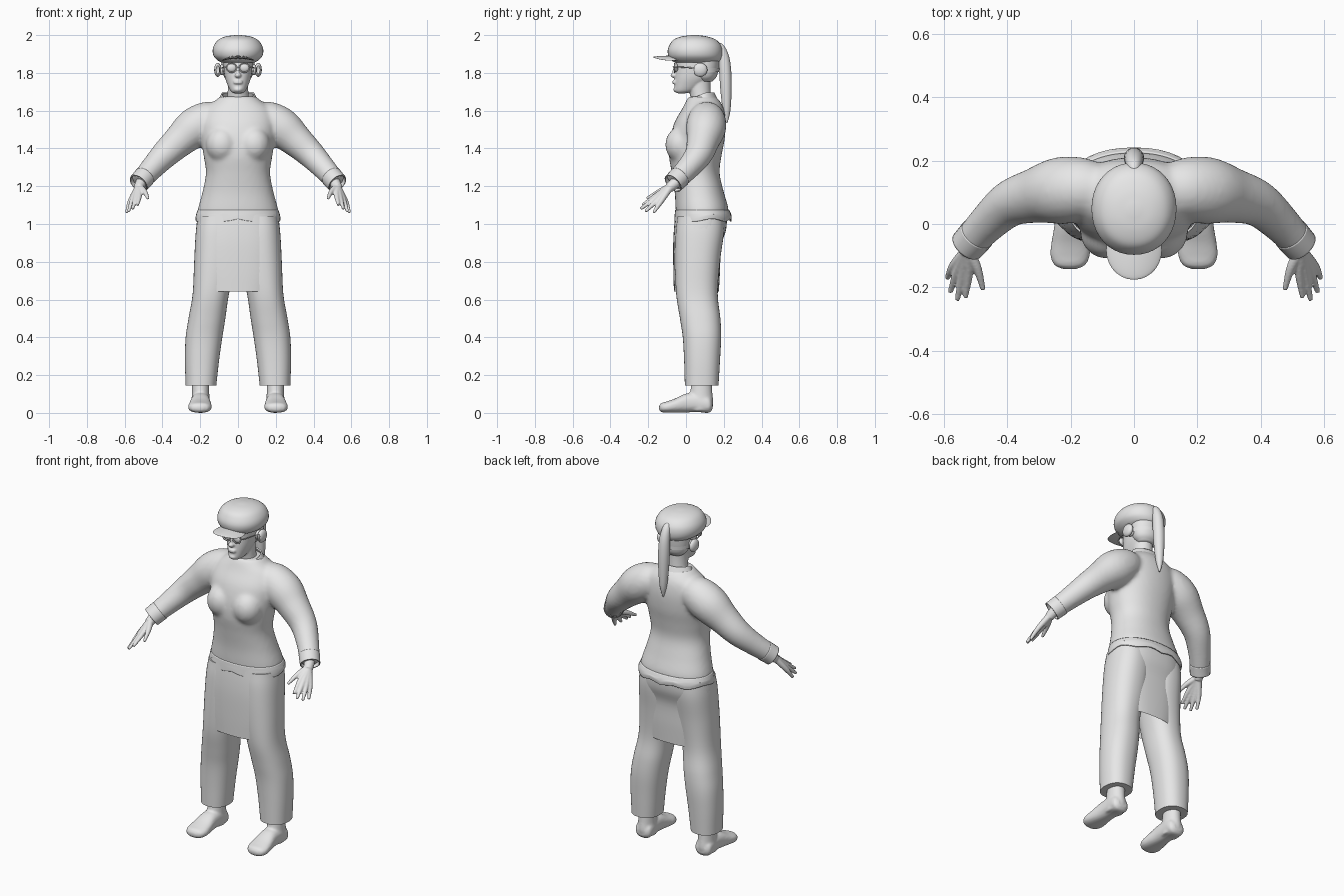
import bpy, bmesh, math
from mathutils import Vector, Matrix, Euler

if "Cube" in bpy.data.objects:
    bpy.data.objects.remove(bpy.data.objects["Cube"])

clay = bpy.data.materials.new("plain_grey")
clay.use_nodes = True
clay.diffuse_color = (0.8, 0.8, 0.8, 1)
clay.node_tree.nodes["Principled BSDF"].inputs["Base Color"].default_value = (0.8, 0.8, 0.8, 1)


def finish(bm, name, angle=50):
    bmesh.ops.recalc_face_normals(bm, faces=bm.faces)
    mesh = bpy.data.meshes.new(name)
    bm.to_mesh(mesh)
    bm.free()
    mesh.materials.append(clay)
    ob = bpy.data.objects.new(name, mesh)
    bpy.context.collection.objects.link(ob)
    bpy.ops.object.select_all(action='DESELECT')
    ob.select_set(True)
    bpy.context.view_layer.objects.active = ob
    bpy.ops.object.shade_smooth_by_angle(angle=math.radians(angle))
    return ob


def spline(rows, steps=5):
    """Smooth rows of numbers with a Catmull-Rom spline."""
    pts = [Vector(r) for r in rows]
    ext = [pts[0] * 2 - pts[1]] + pts + [pts[-1] * 2 - pts[-2]]
    out = []
    for a, b, c, d in zip(ext, ext[1:], ext[2:], ext[3:]):
        for i in range(steps):
            t = i / steps
            out.append((b * 2 + (c - a) * t + (a * 2 - b * 5 + c * 4 - d) * t * t
                        + (b * 3 - a - c * 3 + d) * t ** 3) / 2)
    return out + [pts[-1]]


def skin(bm, rings, caps=True):
    loops = [[bm.verts.new(p) for p in ring] for ring in rings]
    n = len(loops[0])
    for low, high in zip(loops, loops[1:]):
        for i in range(n):
            j = (i + 1) % n
            bm.faces.new((low[i], low[j], high[j], high[i]))
    if caps:
        bm.faces.new(loops[0])
        bm.faces.new(loops[-1])


def oval(center, u, v, power=2.0, n=40):
    ring = []
    for i in range(n):
        c, s = math.cos(math.tau * i / n), math.sin(math.tau * i / n)
        ring.append(center + u * math.copysign(abs(c) ** (2 / power), c)
                    + v * math.copysign(abs(s) ** (2 / power), s))
    return ring


def stack(bm, rows, power=2.0, caps=True):
    """Upright form from rows: z, left x, right x, front y, back y."""
    skin(bm, [oval(Vector(((a + b) / 2, (f + k) / 2, z)), Vector(((b - a) / 2, 0, 0)),
                   Vector((0, (k - f) / 2, 0)), power) for z, a, b, f, k in spline(rows)], caps)


def body_rows(rows):
    return [(z, -w, w, f, k) for z, w, f, k in rows]


def tube(bm, rows, caps=True, n=20):
    """Round form along a path of rows: x, y, z, radius."""
    pts = spline(rows)
    rings = []
    for i, p in enumerate(pts):
        d = pts[min(i + 1, len(pts) - 1)].xyz - pts[max(i - 1, 0)].xyz
        q = d.to_track_quat('Z', 'Y')
        rings.append(oval(p.xyz, q @ Vector((p.w, 0, 0)), q @ Vector((0, p.w, 0)), n=n))
    skin(bm, rings, caps)


def blob(bm, loc, size, rot=(0, 0, 0)):
    m = Matrix.LocRotScale(Vector(loc), Euler(rot), Vector(size))
    bmesh.ops.create_uvsphere(bm, u_segments=28, v_segments=16, radius=1, matrix=m)


def fuse(ob, voxel, smooth):
    mod = ob.modifiers.new("fuse", 'REMESH')
    mod.mode, mod.voxel_size, mod.use_smooth_shade = 'VOXEL', voxel, True
    mod = ob.modifiers.new("soften", 'SMOOTH')
    mod.iterations = smooth


def flip(rows, s):
    return [(r[0] * s,) + tuple(r[1:]) for r in rows]


# Blouse: torso, bust and sleeves fused together
bm = bmesh.new()
stack(bm, body_rows([
    (1.03, .215, -.05, .22), (1.08, .212, -.055, .225), (1.17, .188, -.06, .2),
    (1.27, .17, -.075, .178), (1.36, .182, -.09, .188), (1.45, .195, -.085, .205),
    (1.54, .2, -.06, .21), (1.61, .175, -.02, .2), (1.65, .125, .0, .18),
    (1.675, .095, .015, .155)]), 2.2)
for s in (1, -1):
    blob(bm, (s * .085, -.025, 1.42), (.085, .085, .095))
    tube(bm, flip([(.09, .11, 1.57, .075), (.16, .11, 1.55, .1), (.235, .105, 1.505, .106),
                   (.31, .09, 1.44, .088), (.39, .065, 1.365, .074),
                   (.46, .005, 1.29, .062), (.52, -.06, 1.223, .054)], s))
fuse(finish(bm, "blouse"), .011, 8)

# Wavy hem band of the blouse
bm = bmesh.new()
stack(bm, body_rows([(1.02, .224, -.062, .24), (1.045, .223, -.06, .241),
                     (1.075, .214, -.057, .229)]), 2.2, False)
for v in bm.verts:
    if v.co.z < 1.05:
        v.co.z += .007 * math.sin(7 * math.atan2(v.co.y - .09, v.co.x))
hem = finish(bm, "blouse_hem")
hem.modifiers.new("thickness", 'SOLIDIFY').thickness = .008

# Collar, dipping at the front
bm = bmesh.new()
stack(bm, body_rows([(1.655, .108, .0, .17), (1.675, .097, .012, .16),
                     (1.695, .088, .02, .15)]), 2, False)
for v in bm.verts:
    v.co.z -= max(0, .1 - v.co.y) * .45
collar = finish(bm, "collar")
collar.modifiers.new("thickness", 'SOLIDIFY').thickness = .008

# Trouser legs, feet, cuffs and hands
for s, side in ((1, "left"), (-1, "right")):
    bm = bmesh.new()
    stack(bm, [(z, min(a * s, b * s), max(a * s, b * s), f, k) for z, a, b, f, k in [
        (.145, .115, .277, -.006, .172), (.28, .1, .281, -.01, .18), (.4, .083, .277, -.017, .186),
        (.5, .067, .262, -.032, .182), (.63, .048, .24, -.052, .168), (.8, .01, .232, -.058, .18),
        (.95, .0, .224, -.055, .2), (1.04, .0, .212, -.045, .2)]], 2.3)
    finish(bm, side + "_trouser_leg")

    bm = bmesh.new()
    stack(bm, [(z, s * .198 - w, s * .198 + w, f, k) for z, w, f, k in [
        (.01, .045, .02, .135), (.05, .05, .01, .145), (.1, .046, .02, .14), (.19, .044, .035, .135)]])
    foot = [(.14, .03, .04, .02), (.12, .05, .045, .045), (.06, .05, .055, .05), (.0, .052, .052, .05),
            (-.06, .06, .038, .037), (-.1, .062, .031, .03), (-.13, .048, .028, .024), (-.143, .02, .026, .01)]
    skin(bm, [oval(Vector((s * (.198 + max(0, .03 - y) * .03), y, z)), Vector((w, 0, 0)),
                   Vector((0, 0, h)), 2.4) for y, w, z, h in spline(foot)])
    for v in bm.verts:
        v.co.z = max(v.co.z, 0)
    fuse(finish(bm, side + "_foot"), .007, 3)

    bm = bmesh.new()
    tube(bm, flip([(.495, -.032, 1.25, .058), (.51, -.05, 1.233, .057), (.526, -.068, 1.215, .056)], s), False)
    cuff = finish(bm, side + "_cuff")
    cuff.modifiers.new("thickness", 'SOLIDIFY').thickness = .006

    bm = bmesh.new()
    tube(bm, flip([(.5, -.03, 1.245, .03), (.515, -.06, 1.215, .029), (.527, -.09, 1.19, .026)], s))
    for knuckle, tip in (((.522, -.155, 1.152), (.532, -.232, 1.1)),
                         ((.541, -.16, 1.138), (.558, -.24, 1.08)),
                         ((.558, -.15, 1.127), (.58, -.215, 1.066)),
                         ((.57, -.132, 1.12), (.59, -.172, 1.06)),
                         ((.495, -.14, 1.172), (.476, -.208, 1.135))):
        tube(bm, flip([(.525, -.08, 1.2, .019), knuckle + (.0145,), tip + (.008,)], s), n=12)
    fuse(finish(bm, side + "_hand"), .0045, 3)

# Skirt panel over the hips
bm = bmesh.new()
stack(bm, body_rows([(.643, .195, -.064, .174), (.75, .215, -.067, .18), (.88, .222, -.068, .186),
                     (.97, .222, -.064, .212), (1.05, .212, -.056, .218)]), 2.5, False)
finish(bm, "skirt")

# Neck and head
bm = bmesh.new()
stack(bm, body_rows([(1.6, .07, .03, .15), (1.66, .058, .025, .135), (1.72, .054, .015, .13),
                     (1.78, .055, .01, .13)]))
stack(bm, body_rows([(1.692, .022, -.048, .0), (1.705, .04, -.06, .05), (1.74, .057, -.06, .1),
                     (1.78, .07, -.058, .14), (1.83, .076, -.054, .155), (1.88, .076, -.055, .16),
                     (1.92, .06, -.04, .14)]), 2.2)
blob(bm, (0, -.062, 1.787), (.017, .02, .014))
blob(bm, (0, -.056, 1.815), (.009, .014, .035), (-.2, 0, 0))
for z in (1.747, 1.756):
    blob(bm, (0, -.06, z), (.024, .012, .0065))
blob(bm, (0, -.05, 1.712), (.024, .017, .015))
fuse(finish(bm, "head"), .005, 2)

# Hair under the cap and the ponytail
bm = bmesh.new()
stack(bm, body_rows([(1.755, .05, .07, .14), (1.78, .074, .045, .162), (1.82, .085, .03, .172),
                     (1.89, .09, .02, .18)]))
finish(bm, "hair")
bm = bmesh.new()
tube(bm, [(0, .155, 1.955, .008), (0, .18, 1.935, .022), (0, .2, 1.88, .029), (0, .208, 1.8, .032),
          (0, .212, 1.7, .029), (0, .215, 1.6, .02), (0, .216, 1.535, .004)])
finish(bm, "ponytail")

# Cap crown and brim
bm = bmesh.new()
stack(bm, body_rows([(1.855, .088, -.06, .17), (1.868, .11, -.078, .183), (1.89, .129, -.093, .192),
                     (1.92, .134, -.097, .193), (1.95, .125, -.086, .183), (1.977, .102, -.064, .156),
                     (1.993, .065, -.022, .11), (2, .015, .03, .06)]), 2.1)
finish(bm, "cap_crown")
bm = bmesh.new()
blob(bm, (0, -.083, 1.883), (.088, .093, .008))
for v in bm.verts:
    v.co.z -= 2.2 * v.co.x ** 2
finish(bm, "cap_brim")

# Round glasses: lens, rim, temple and bridge
bm = bmesh.new()
for s in (1, -1):
    blob(bm, (s * .034, -.054, 1.827), (.025, .012, .022))
    tube(bm, [(s * .034 + .027 * math.cos(a), -.061, 1.827 + .024 * math.sin(a), .003)
              for a in [math.tau * i / 12 for i in range(13)]], n=8)
    tube(bm, [(s * .06, -.058, 1.83, .003), (s * .077, -.02, 1.83, .003), (s * .085, .05, 1.825, .003)], n=8)
tube(bm, [(-.009, -.064, 1.83, .003), (0, -.068, 1.832, .003), (.009, -.064, 1.83, .003)], n=8)
finish(bm, "glasses")

# Ear pieces joined by a band behind the head
bm = bmesh.new()
for s in (1, -1):
    blob(bm, (s * .107, .075, 1.816), (.019, .038, .037))
    blob(bm, (s * .085, .075, 1.816), (.016, .026, .028))
stack(bm, body_rows([(1.805, .09, -.0, .176), (1.825, .091, -.0, .177)]), 2, False)
bmesh.ops.delete(bm, geom=[v for v in bm.verts if v.co.y < .04], context='VERTS')
finish(bm, "ear_pieces")
